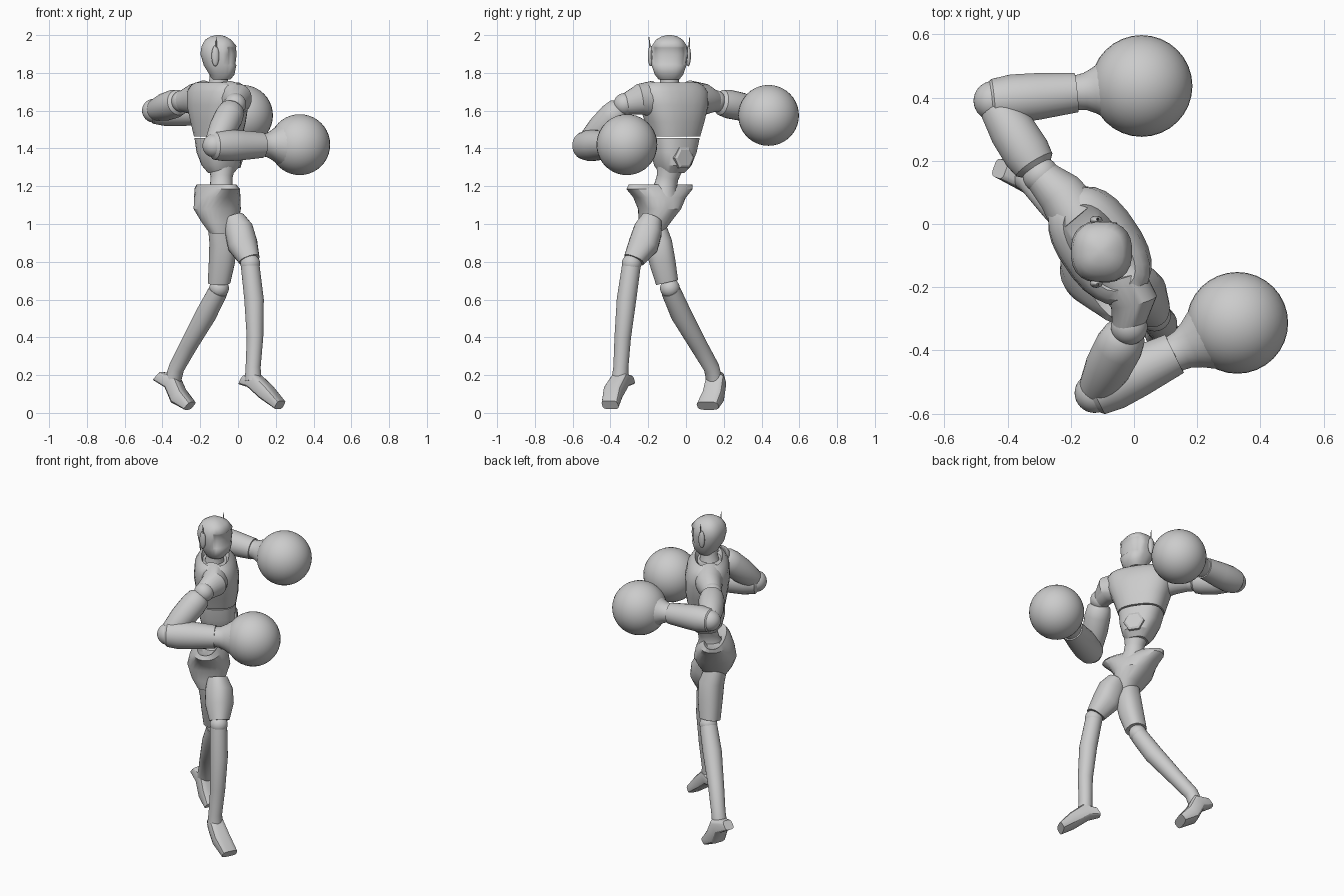
import bpy, bmesh, math
from mathutils import Vector as V

cube = bpy.data.objects.get("Cube")
if cube:
    bpy.data.objects.remove(cube)

grey = bpy.data.materials.new("plain_grey")
grey.use_nodes = True
colour = (0.6, 0.6, 0.6, 1)
grey.diffuse_color = colour
grey.node_tree.nodes["Principled BSDF"].inputs["Base Color"].default_value = colour

UP = V((0, 0, 1))


def finish(name, bm, angle=35):
    bmesh.ops.recalc_face_normals(bm, faces=bm.faces)
    mesh = bpy.data.meshes.new(name)
    bm.to_mesh(mesh)
    bm.free()
    obj = bpy.data.objects.new(name, mesh)
    bpy.context.collection.objects.link(obj)
    mesh.materials.append(grey)
    bpy.ops.object.select_all(action='DESELECT')
    obj.select_set(True)
    bpy.context.view_layer.objects.active = obj
    bpy.ops.object.shade_smooth_by_angle(angle=math.radians(angle))
    return obj


def loft(name, rings, side=(0, 1, 0), power=1.0, sides=24, axis=None, angle=35):
    """Skin a row of rings: (centre, half width along side, half depth)."""
    axis = (axis or V(rings[-1][0]) - V(rings[0][0])).normalized()
    side = V(side)
    side = (side - axis * side.dot(axis)).normalized()
    front = axis.cross(side)
    bm, loops = bmesh.new(), []
    for centre, a, b in rings:
        loop = []
        for i in range(sides):
            t = math.tau * (i + 0.5) / sides
            c, s = math.cos(t), math.sin(t)
            u = math.copysign(abs(c) ** power, c) * a
            w = math.copysign(abs(s) ** power, s) * b
            loop.append(bm.verts.new(V(centre) + side * u + front * w))
        loops.append(loop)
    for p, q in zip(loops, loops[1:]):
        for i in range(sides):
            j = (i + 1) % sides
            bm.faces.new((p[i], p[j], q[j], q[i]))
    bm.faces.new(loops[0])
    bm.faces.new(loops[-1])
    return finish(name, bm, angle)


def ball(name, centre, size):
    size = V((size,) * 3) if isinstance(size, float) else V(size)
    bm = bmesh.new()
    bmesh.ops.create_uvsphere(bm, u_segments=32, v_segments=20, radius=1)
    bmesh.ops.scale(bm, vec=size, verts=bm.verts)
    bmesh.ops.translate(bm, vec=V(centre), verts=bm.verts)
    return finish(name, bm)


def limb(name, start, end, profile, **options):
    """Round tube with (fraction, radius) stations."""
    start, end = V(start), V(end)
    return loft(name, [(start.lerp(end, t), r, r) for t, r in profile],
                side=UP, **options)


def stack(name, rows, side, power, **options):
    """Upright loft from (x, y, z, half width, half depth) rows."""
    return loft(name, [((x, y, z), a, b) for x, y, z, a, b in rows],
                side=side, power=power, axis=UP, **options)


# Head, with the face plane toward +x
head = stack("head", [
    (-.09, -.09, 1.765, .05, .055), (-.085, -.09, 1.79, .066, .075),
    (-.095, -.09, 1.84, .087, .093), (-.1, -.088, 1.9, .1, .098),
    (-.1, -.088, 1.94, .094, .095), (-.105, -.088, 1.975, .07, .072),
    (-.105, -.088, 1.993, .04, .042), (-.105, -.088, 2.0, .012, .012)],
    (1, 0, 0), .8)
# Recessed visor cut into the face
bm = bmesh.new()
bm.from_mesh(head.data)
bm.normal_update()
visor = [f for f in bm.faces
         if f.normal.x > .45 and 1.84 < f.calc_center_median().z < 1.94]
bmesh.ops.inset_region(bm, faces=visor, thickness=.006, depth=-.006)
bm.to_mesh(head.data)
bm.free()

for name, y, out in (("left", .012, 1), ("right", -.188, -1)):
    ball(name + "_ear_pod", (-.12, y, 1.89), (.02, .014, .055))
    limb(name + "_antenna", (-.115, y, 1.9), (-.115, y + out * .008, 1.99),
         [(0, .007), (1, .002)], sides=8)

limb("neck", (-.11, -.085, 1.68), (-.1, -.088, 1.79),
     [(0, .068), (.35, .058), (.7, .05), (1, .05)])

# Torso, turned so the chest faces +x +y
ACROSS = V((.56, -.83, 0))
FRONT = V((.83, .56, 0))
stack("chest", [
    (-.105, -.06, 1.462, .135, .112), (-.105, -.06, 1.54, .16, .125),
    (-.108, -.065, 1.63, .192, .132), (-.11, -.07, 1.7, .2, .122),
    (-.11, -.075, 1.735, .18, .1), (-.11, -.075, 1.75, .15, .08),
    (-.11, -.08, 1.725, .1, .07)], ACROSS, .8)
stack("abdomen", [
    (-.09, -.075, 1.27, .06, .065), (-.09, -.07, 1.31, .088, .098),
    (-.1, -.065, 1.38, .115, .108), (-.105, -.06, 1.455, .13, .108)],
    ACROSS, .75, angle=25)
panel = V((-.093, -.068, 1.35))
limb("belly_panel", panel + FRONT * .09, panel + FRONT * .113,
     [(0, .062), (.7, .062), (1, .048)], sides=6, angle=15)
limb("waist", (-.085, -.085, 1.3), (-.09, -.12, 1.15),
     [(0, .07), (.35, .058), (.65, .06), (1, .085)])

# Pelvis shell with flaring hips
HIPS = V((.46, -.89, 0))
stack("pelvis", [
    (-.085, -.18, .95, .05, .065), (-.095, -.165, 1.01, .075, .1),
    (-.11, -.14, 1.08, .105, .125), (-.11, -.14, 1.14, .14, .112),
    (-.11, -.14, 1.185, .19, .085), (-.115, -.135, 1.21, .185, .06),
    (-.11, -.13, 1.19, .12, .04)], HIPS, .85, angle=28)

# Arms: shoulder cap, joint, upper arm, elbow, forearm, round glove
ARMS = {
    "right": ((0, -.245, 1.66), (-.015, -.325, 1.635),
              (-.125, -.535, 1.415), (.327, -.313, 1.42), 1.0),
    "left": ((-.235, .1, 1.66), (-.295, .155, 1.65),
             (-.445, .39, 1.6), (.024, .437, 1.575), .93)}
for name, (cap, joint, elbow, glove, k) in ARMS.items():
    loft(name + "_shoulder", [
        (V(cap) - ACROSS * (.1 if name == "right" else -.1), .1, .09),
        (V(cap), .082, .075), (V(joint), .055, .055)], side=UP)
    ball(name + "_shoulder_joint", joint, .058)
    limb(name + "_upper_arm", joint, elbow,
         [(.08, .05), (.14, .068), (.3, .076), (.6, .074), (.9, .06), (1, .05)])
    ball(name + "_elbow", elbow, .063)
    limb(name + "_forearm", elbow, glove, [
        (t, r * k) for t, r in
        ((-.04, .055), (0, .075), (.13, .084), (.3, .08), (.56, .068))])
    limb(name + "_cuff", elbow, glove, [
        (t, r * k) for t, r in
        ((.52, .06), (.57, .06), (.62, .064), (.68, .078), (.76, .104))])
    ball(name + "_glove", glove, .161)

# Legs: thigh, knee, shin, foot; each thigh and shin bows slightly
LEGS = {
    "right": ([((-.02, -.18, 1.03), .055), ((.005, -.2, .97), .076),
               ((.025, -.225, .89), .08), ((.06, -.275, .81), .056)],
              (.065, -.288, .79),
              [((.065, -.29, .775), .05), ((.085, -.315, .6), .052),
               ((.09, -.335, .4), .044), ((.08, -.345, .24), .04),
               ((.08, -.35, .17), .045)],
              [((.025, -.3, .175), .03, .028), ((.08, -.345, .175), .045, .045),
               ((.15, -.385, .11), .052, .042), ((.222, -.402, .042), .048, .026)]),
    "left": ([((-.1, -.17, 1.0), .06), ((-.08, -.145, .9), .072),
              ((-.085, -.125, .8), .07), ((-.1, -.1, .69), .06)],
             (-.1, -.085, .66),
             [((-.105, -.08, .645), .052), ((-.17, -.025, .52), .056),
              ((-.26, .065, .36), .047), ((-.325, .135, .24), .042),
              ((-.345, .15, .17), .044)],
             [((-.425, .175, .195), .03, .03), ((-.35, .16, .17), .052, .048),
              ((-.315, .145, .09), .056, .048), ((-.255, .115, .037), .06, .028)])}
for name, (thigh, knee, shin, foot) in LEGS.items():
    loft(name + "_thigh", [(c, r, r) for c, r in thigh], power=.85)
    ball(name + "_knee", knee, .052)
    loft(name + "_shin", [(c, r, r) for c, r in shin])
    travel = V(foot[-1][0]) - V(foot[0][0])
    loft(name + "_foot", foot, side=travel.cross(UP), power=.55,
         sides=16, angle=30)
